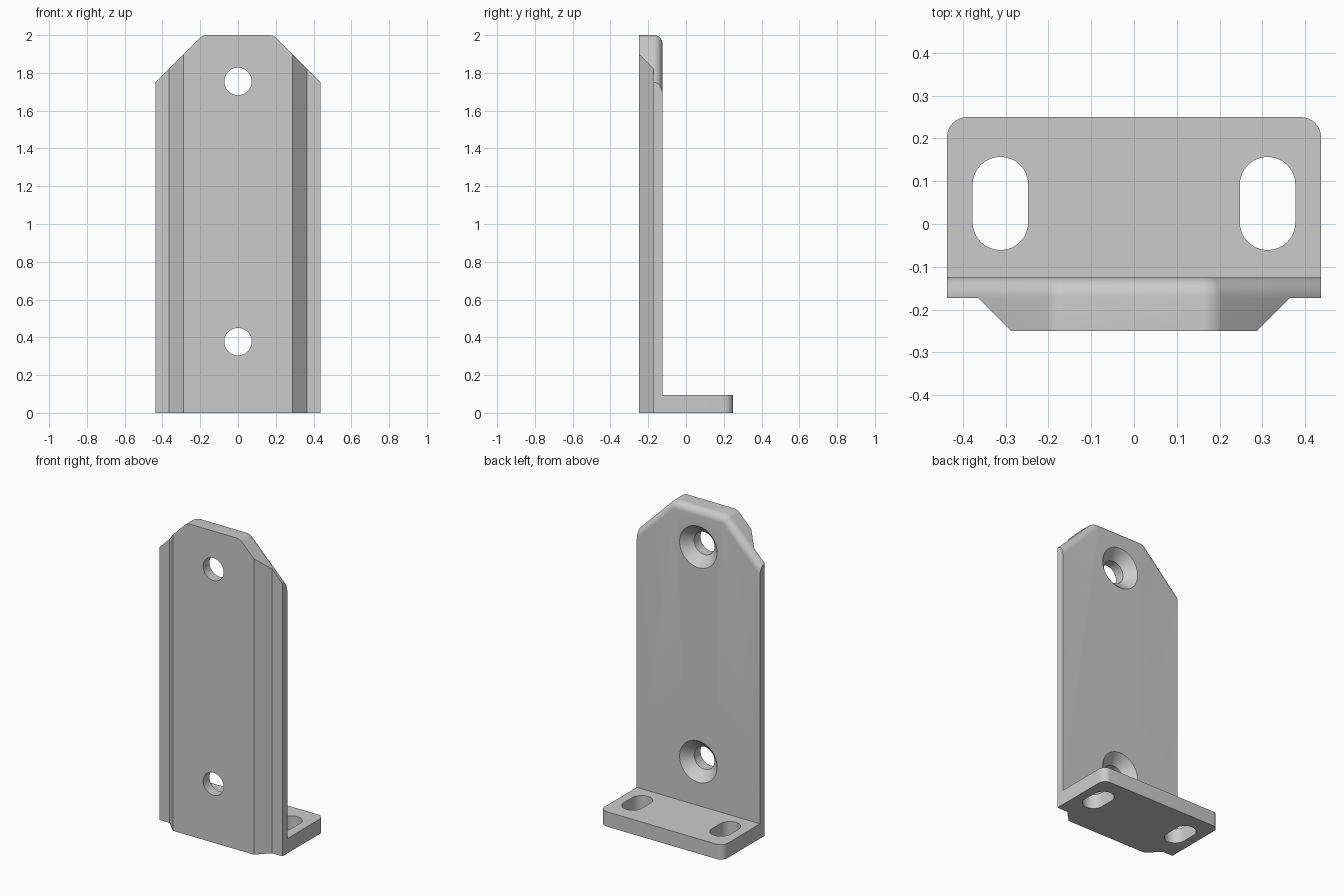
import bpy
import bmesh
from math import pi, cos, sin
from mathutils import Vector

if "Cube" in bpy.data.objects:
    bpy.data.objects.remove(bpy.data.objects["Cube"])

HALF_W, FRONT, FLANGE, BACK, REAR = 0.4375, -0.25, -0.173, -0.125, 0.25
HEIGHT, BASE_H, CHAMFER = 2.0, 0.095, 0.25

steel = bpy.data.materials.new("grey steel")
steel.use_nodes = True
grey = (0.6, 0.6, 0.6, 1)
steel.diffuse_color = grey
steel.node_tree.nodes["Principled BSDF"].inputs["Base Color"].default_value = grey


def prism(outline, z0, z1):
    """Extrude an xy outline from z0 to z1."""
    bm = bmesh.new()
    face = bm.faces.new([bm.verts.new((x, y, z0)) for x, y in outline])
    ext = bmesh.ops.extrude_face_region(bm, geom=[face])["geom"]
    top = [v for v in ext if isinstance(v, bmesh.types.BMVert)]
    bmesh.ops.translate(bm, verts=top, vec=(0, 0, z1 - z0))
    bmesh.ops.recalc_face_normals(bm, faces=bm.faces)
    return bm


def make_object(name, bm):
    bmesh.ops.recalc_face_normals(bm, faces=bm.faces)
    mesh = bpy.data.meshes.new(name)
    bm.to_mesh(mesh)
    bm.free()
    mesh.materials.append(steel)
    obj = bpy.data.objects.new(name, mesh)
    bpy.context.collection.objects.link(obj)
    return obj


def round_edges(bm, test, size, segments):
    edges = [e for e in bm.edges if test(*(v.co for v in e.verts))]
    bmesh.ops.bevel(bm, geom=edges, offset=size, segments=segments, profile=0.5,
                    affect='EDGES', clamp_overlap=False)


def combine(target, tool, operation):
    """Apply a boolean and discard the tool."""
    mod = target.modifiers.new("boolean", 'BOOLEAN')
    mod.operation, mod.object, mod.solver = operation, tool, 'EXACT'
    graph = bpy.context.evaluated_depsgraph_get()
    target.data = bpy.data.meshes.new_from_object(target.evaluated_get(graph))
    target.modifiers.clear()
    bpy.data.objects.remove(tool)


# Upright plate with a raised front rib
side = [(HALF_W, BACK), (HALF_W, FLANGE), (0.364, FLANGE), (0.288, FRONT)]
plate = prism(side + [(-x, y) for x, y in reversed(side)], 0, HEIGHT)

# Sloped top corners
for s in (-1, 1):
    cut = bmesh.ops.bisect_plane(
        plate, geom=plate.verts[:] + plate.edges[:] + plate.faces[:],
        plane_co=(s * HALF_W, 0, HEIGHT - CHAMFER), plane_no=(s, 0, 1), clear_outer=True)
    rim = [e for e in cut["geom_cut"] if isinstance(e, bmesh.types.BMEdge)]
    bmesh.ops.holes_fill(plate, edges=rim)
bmesh.ops.recalc_face_normals(plate, faces=plate.faces)

# Softened top corners, then the rounded rear top edge
round_edges(plate, lambda a, b: min(a.z, b.z) > HEIGHT - 0.001
            and abs(a.x - b.x) < 0.001, 0.022, 6)
round_edges(plate, lambda a, b: min(a.z, b.z) > HEIGHT - CHAMFER - 0.001
            and min(a.y, b.y) > BACK - 0.001, 0.045, 8)
bracket = make_object("bracket", plate)

# Foot with rounded rear corners
foot = prism([(-HALF_W, -0.15), (HALF_W, -0.15), (HALF_W, REAR), (-HALF_W, REAR)], 0, BASE_H)
round_edges(foot, lambda a, b: abs(a.z - b.z) > 0.01 and a.y > 0, 0.047, 8)
combine(bracket, make_object("foot", foot), 'UNION')

# Slots through the foot
for s in (-1, 1):
    outline = []
    for i in range(34):
        k = i if i < 17 else i - 1
        a = pi * k / 16
        outline.append((s * 0.3125 + 0.065 * cos(a),
                        0.048 + (0.044 if i < 17 else -0.044) + 0.065 * sin(a)))
    combine(bracket, make_object("slot_cutter", prism(outline, -0.1, 0.2)), 'DIFFERENCE')

# Countersunk screw holes, each cut by a revolved profile
for z in (0.377, 1.755):
    bm = bmesh.new()
    profile = [(0, -0.35), (0.0725, -0.35), (0.0725, -0.186), (0.133, BACK),
               (0.133, -0.1), (0, -0.1)]
    points = [bm.verts.new((r, y, z)) for r, y in profile]
    edges = [bm.edges.new(pair) for pair in zip(points, points[1:])]
    bmesh.ops.spin(bm, geom=points + edges, cent=(0, 0, z), axis=(0, 1, 0),
                   angle=2 * pi, steps=48)
    bmesh.ops.remove_doubles(bm, verts=bm.verts, dist=0.0001)
    combine(bracket, make_object("screw_cutter", bm), 'DIFFERENCE')

# Smooth curves, crisp edges
bpy.ops.object.select_all(action='DESELECT')
bracket.select_set(True)
bpy.context.view_layer.objects.active = bracket
bpy.ops.object.shade_smooth_by_angle(angle=pi / 6)
